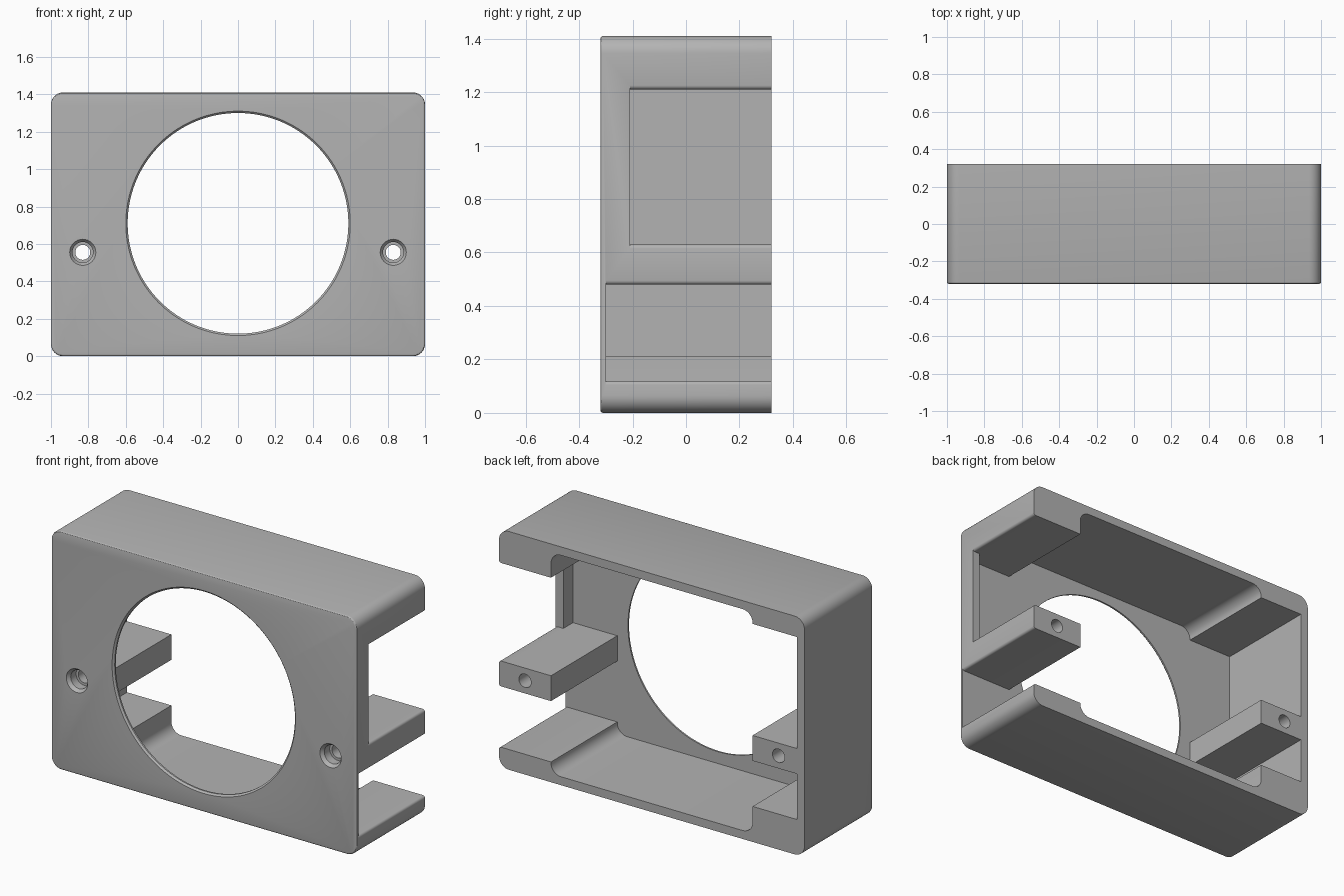
import bpy, bmesh, math

cube = bpy.data.objects.get("Cube")
if cube:
    bpy.data.objects.remove(cube, do_unlink=True)

HEIGHT, BACK, FRONT = 1.41, 0.32, -0.32
FLOOR = -0.30          # inner face of the front panel
WALL, POST = 0.05, 0.66
OUT = 0.5              # overshoot for cutters

grey = bpy.data.materials.new("matte grey")
grey.use_nodes = True
colour = (0.45, 0.45, 0.45, 1)
grey.diffuse_color = colour
grey.node_tree.nodes["Principled BSDF"].inputs["Base Color"].default_value = colour


def rounded(x0, x1, z0, z1, r, steps=10):
    """Rounded rectangle outline in x and z."""
    corners = [(x1 - r, z1 - r), (x0 + r, z1 - r), (x0 + r, z0 + r), (x1 - r, z0 + r)]
    pts = []
    for i, (cx, cz) in enumerate(corners):
        for k in range(steps + 1):
            a = math.pi / 2 * (i + k / steps)
            pts.append((cx + r * math.cos(a), cz + r * math.sin(a)))
    return pts


def box(x0, x1, z0, z1):
    return [(x0, z0), (x1, z0), (x1, z1), (x0, z1)]


def side_opening(x0, z0, z1, r=0.015, steps=4):
    """Opening through the left wall, with its outer edges rounded over."""
    arc = [math.pi / 2 * k / steps for k in range(steps + 1)]
    low = [(1 - r + r * math.sin(a), z0 - r + r * math.cos(a)) for a in arc]
    high = [(x, z0 + z1 - z) for x, z in reversed(low)]
    tip = [(1 + OUT, z0 - r), (1 + OUT, z1 + r)]
    return [(x0, z0)] + low + tip + high + [(x0, z1)]


def finish(name, bm):
    bmesh.ops.recalc_face_normals(bm, faces=bm.faces)
    mesh = bpy.data.meshes.new(name)
    bm.to_mesh(mesh)
    bm.free()
    mesh.materials.append(grey)
    obj = bpy.data.objects.new(name, mesh)
    bpy.context.collection.objects.link(obj)
    return obj


def prism(name, pts, y0, y1, front_bevel=0):
    bm = bmesh.new()
    face = bm.faces.new([bm.verts.new((x, y0, z)) for x, z in pts])
    rim = list(face.edges)
    ext = bmesh.ops.extrude_face_region(bm, geom=[face], use_keep_orig=True)
    for v in ext["geom"]:
        if isinstance(v, bmesh.types.BMVert):
            v.co.y = y1
    if front_bevel:
        bmesh.ops.bevel(bm, geom=rim, offset=front_bevel, segments=3,
                        profile=0.5, affect='EDGES')
    return finish(name, bm)


def turned(name, x, z, profile, steps):
    """Round cutter along y from a list of (radius, y)."""
    bm = bmesh.new()
    rings = []
    for r, y in profile:
        rings.append([bm.verts.new((x + r * math.cos(math.tau * k / steps), y,
                                    z + r * math.sin(math.tau * k / steps)))
                      for k in range(steps)])
    for a, b in zip(rings, rings[1:]):
        for k in range(steps):
            n = (k + 1) % steps
            bm.faces.new((a[k], a[n], b[n], b[k]))
    bm.faces.new(rings[0])
    bm.faces.new(rings[-1])
    return finish(name, bm)


# Outer shell with a softened front rim
housing = prism("housing", rounded(-1, 1, 0, HEIGHT, 0.065), FRONT, BACK, 0.01)

# Central pocket, then side pockets that leave the posts and corner blocks
inner = POST - 0.12
cutters = [
    prism("centre_pocket", rounded(-POST, POST, WALL, HEIGHT - WALL, 0.065), FLOOR, OUT),
    prism("right_upper_pocket", box(WALL - 1, -inner, 0.63, 1.29), FLOOR, OUT),
    prism("right_lower_pocket", box(WALL - 1, -inner, 0.21, 0.48), FLOOR, OUT),
    prism("left_upper_pocket", box(inner, 1 - WALL, 0.63, 1.21), FLOOR, OUT),
    prism("left_upper_opening", side_opening(inner, 0.63, 1.21), -0.21, OUT),
    prism("left_lower_opening", side_opening(inner, 0.12, 0.48), FLOOR, OUT),
]

# Large round window with a chamfered lip
cutters.append(turned("window", 0, 0.71,
                      [(0.61, FRONT - 0.01), (0.59, FRONT + 0.01), (0.59, 0)], 128))

# Stepped screw holes running through both posts
for side, x in (("left", 0.83), ("right", -0.83)):
    cutters.append(turned(side + "_screw_hole", x, 0.555,
                          [(0.075, FRONT - 0.01), (0.07, FRONT), (0.055, FRONT + 0.02),
                           (0.055, FRONT + 0.07), (0.04, FRONT + 0.07), (0.04, OUT)], 32))

bpy.ops.object.select_all(action='DESELECT')
bpy.context.view_layer.objects.active = housing
housing.select_set(True)
for cutter in cutters:
    cutter.hide_render = True
    mod = housing.modifiers.new(cutter.name, 'BOOLEAN')
    mod.operation, mod.solver, mod.object = 'DIFFERENCE', 'EXACT', cutter
    bpy.ops.object.modifier_apply(modifier=mod.name)
    bpy.data.objects.remove(cutter, do_unlink=True)

bpy.ops.object.shade_smooth_by_angle(angle=math.radians(30))
